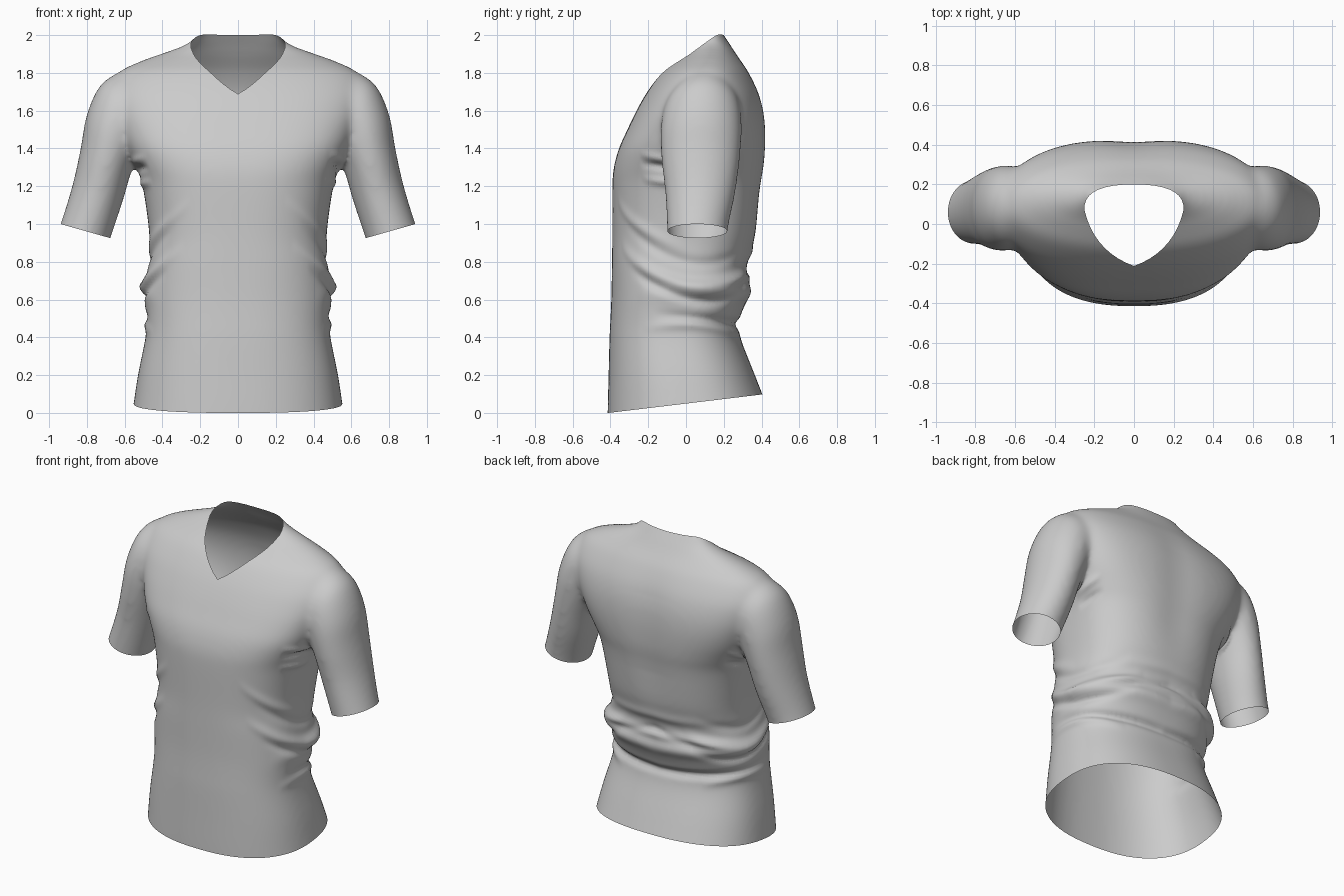
import bpy, bmesh, math
from mathutils import Vector

if "Cube" in bpy.data.objects:
    bpy.data.objects.remove(bpy.data.objects["Cube"])


def spline(rows, steps):
    """Catmull-Rom through rows of numbers."""
    out = []
    for i in range(len(rows) - 1):
        p = [rows[max(i - 1, 0)], rows[i], rows[i + 1], rows[min(i + 2, len(rows) - 1)]]
        for s in range(steps):
            t = s / steps
            out.append([0.5 * (2 * b + (c - a) * t + (2 * a - 5 * b + 4 * c - d) * t * t
                               + (3 * b - a - 3 * c + d) * t ** 3) for a, b, c, d in zip(*p)])
    return out + [list(rows[-1])]


def bezier(a, b, c, n):
    """Quadratic curve from a to c, without its last point."""
    return [tuple((1 - t) ** 2 * p + 2 * t * (1 - t) * q + t * t * r for p, q, r in zip(a, b, c))
            for t in (i / n for i in range(n))]


def loft(bm, rings):
    """Closed solid through rings of points."""
    vs = [[bm.verts.new(p) for p in r] for r in rings]
    n = len(vs[0])
    for a, b in zip(vs, vs[1:]):
        for i in range(n):
            bm.faces.new((a[i], a[(i + 1) % n], b[(i + 1) % n], b[i]))
    bm.faces.new(vs[0][::-1])
    bm.faces.new(vs[-1])


def power(v, e):
    return math.copysign(abs(v) ** e, v)


def cut(bm, test, co, no, clear):
    """Bisect only the faces that pass the test."""
    faces = [f for f in bm.faces if test(f.calc_center_median())]
    geom = set(faces)
    for f in faces:
        geom.update(f.edges)
        geom.update(f.verts)
    bmesh.ops.bisect_plane(bm, geom=list(geom), plane_co=co, plane_no=no, clear_outer=clear)


# torso sections: z, half width, front y, back y, roundness
TORSO = [(-.14, .58, -.415, .47, 2.4), (0, .56, -.415, .44, 2.4), (.2, .53, -.41, .365, 2.4),
         (.4, .49, -.405, .288, 2.4), (.5, .485, -.40, .285, 2.4), (.62, .495, -.395, .325, 2.4),
         (.8, .475, -.392, .325, 2.5), (.95, .47, -.39, .37, 2.5), (1.2, .505, -.39, .402, 2.6),
         (1.3, .54, -.382, .418, 2.7), (1.4, .59, -.355, .425, 2.8), (1.5, .63, -.31, .425, 2.8),
         (1.6, .67, -.262, .415, 2.6), (1.7, .685, -.205, .387, 2.4), (1.8, .635, -.13, .337, 2.2),
         (1.86, .52, -.055, .295, 2.1), (1.9, .41, 0, .265, 2.1), (1.94, .30, .035, .24, 2.2),
         (1.97, .25, .05, .22, 2.3), (2.0, .222, .06, .2, 2.4), (2.06, .17, .08, .16, 2.2)]
# sleeve sections: inner x, inner z, outer x, outer z, front y, back y
SLEEVE = [(.715, .80, .985, .88, -.10, .215), (.675, .925, .94, 1.0, -.10, .22),
          (.61, 1.12, .878, 1.2, -.11, .26), (.56, 1.29, .835, 1.39, -.13, .285),
          (.50, 1.42, .80, 1.58, -.135, .295), (.45, 1.5, .725, 1.74, -.11, .285),
          (.40, 1.55, .60, 1.82, -.05, .25)]

N = 64
angles = [2 * math.pi * i / N for i in range(N)]
bm = bmesh.new()
loft(bm, [[(w * power(math.cos(a), 2 / e), (f + b) / 2 + (b - f) / 2 * power(math.sin(a), 2 / e), z)
           for a in angles] for z, w, f, b, e in spline(TORSO, 4)])
for side in (1, -1):
    loft(bm, [[(side * ((xi + xo) / 2 + (xo - xi) / 2 * math.cos(a)),
                (f + b) / 2 + (b - f) / 2 * math.sin(a),
                (zi + zo) / 2 + (zo - zi) / 2 * math.cos(a))
               for a in angles] for xi, zi, xo, zo, f, b in spline(SLEEVE, 4)])
bmesh.ops.recalc_face_normals(bm, faces=bm.faces)
mesh = bpy.data.meshes.new("shirt")
bm.to_mesh(mesh)
bm.free()
shirt = bpy.data.objects.new("shirt", mesh)
bpy.context.collection.objects.link(shirt)

# merge torso and sleeves into one soft skin
rm = shirt.modifiers.new("merge", 'REMESH')
rm.mode = 'VOXEL'
rm.voxel_size = .014
sm = shirt.modifiers.new("soften", 'SMOOTH')
sm.factor = .5
sm.iterations = 24
merged = bpy.data.meshes.new_from_object(shirt.evaluated_get(bpy.context.evaluated_depsgraph_get()))
shirt.modifiers.clear()
shirt.data = merged
bm = bmesh.new()
bm.from_mesh(merged)
bm.normal_update()

# cloth folds: start angle, start z, end angle, end z, sag, depth, width (angle 0 front, pi back)
FOLDS = [(.7, .88, 2.6, .78, .16, .022, .035), (.9, .76, 2.5, .68, .12, -.022, .028),
         (1.0, .62, 3.8, .62, -.03, .024, .045), (1.2, .52, 3.8, .47, .02, -.026, .026),
         (1.1, .44, 2.3, .42, -.04, .014, .028), (.8, 1.0, 2.4, .88, .14, -.012, .03),
         (1.5, .68, 3.8, .71, -.03, .022, .03), (1.7, .64, 4.2, .80, -.02, -.016, .026),
         (2.0, .84, 4.0, .86, 0, .012, .035), (.6, 1.12, 1.6, .86, .03, .010, .035),
         (1.1, 1.23, 1.6, 1.21, 0, .014, .022), (1.1, 1.31, 1.6, 1.28, 0, -.018, .02),
         (1.1, 1.36, 1.5, 1.33, 0, .010, .02), (1.75, 1.28, 2.1, 1.36, 0, .015, .022),
         (1.75, 1.22, 2.1, 1.28, 0, -.014, .02)]
moves = []
for v in bm.verts:
    x, y, z = v.co
    if abs(x) > .57 or z < .25 or z > 1.45:
        continue
    t = math.atan2(abs(x), -y)
    d = 0
    for t0, z0, t1, z1, sag, amp, wid in FOLDS:
        u = (t - t0) / (t1 - t0)
        if 0 < u < 1:
            line = z0 + (z1 - z0) * u - sag * math.sin(math.pi * u) + .02 * x * math.sin(2 * t)
            d += amp * math.sin(math.pi * u) * math.exp(-((z - line) / wid) ** 2)
    moves.append((v, v.normal * d))
for v, m in moves:
    v.co += m
# shallow hollow down the spine
for v in bm.verts:
    if v.co.y > .2 and v.co.z > .9:
        fade = min(1, (v.co.z - .9) * 4) * max(0, min(1, (1.9 - v.co.z) * 4))
        v.co.y -= .012 * math.exp(-(v.co.x / .14) ** 2) * fade

# hem and sleeve openings
cut(bm, lambda c: c.z < .3, Vector((0, -.41, 0)), Vector((0, .12, -1)).normalized(), True)
for side in (1, -1):
    cut(bm, lambda c: c.x * side > .58 and c.z < 1.1, Vector((side * .94, 0, 1.0)),
        Vector((side * .075, 0, -.265)).normalized(), True)

# V neck opening, an egg shape seen from above
half = (bezier((0, -.212), (.2, -.14), (.25, .07), 9)
        + bezier((.25, .07), (.26, .2), (0, .2), 9) + [(0, .2)])
egg = [Vector((x, y, 0)) for x, y in half + [(-x, y) for x, y in half[-2:0:-1]]]
edges = [(a, b, Vector((b.y - a.y, a.x - b.x, 0)).normalized()) for a, b in zip(egg, egg[1:] + egg[:1])]
for a, b, no in edges:
    mid, reach = (a + b) / 2, (b - a).length / 2 + .025
    cut(bm, lambda c: c.z > 1.5 and (Vector((c.x, c.y, 0)) - mid).length < reach, a, no, False)
hole = [f for f in bm.faces if f.calc_center_median().z > 1.5
        and all((f.calc_center_median() - a).dot(no) < 0 for a, b, no in edges)]
bmesh.ops.delete(bm, geom=hole, context='FACES')

for f in bm.faces:
    f.smooth = True
bm.to_mesh(merged)
bm.free()
merged.name = "shirt"
